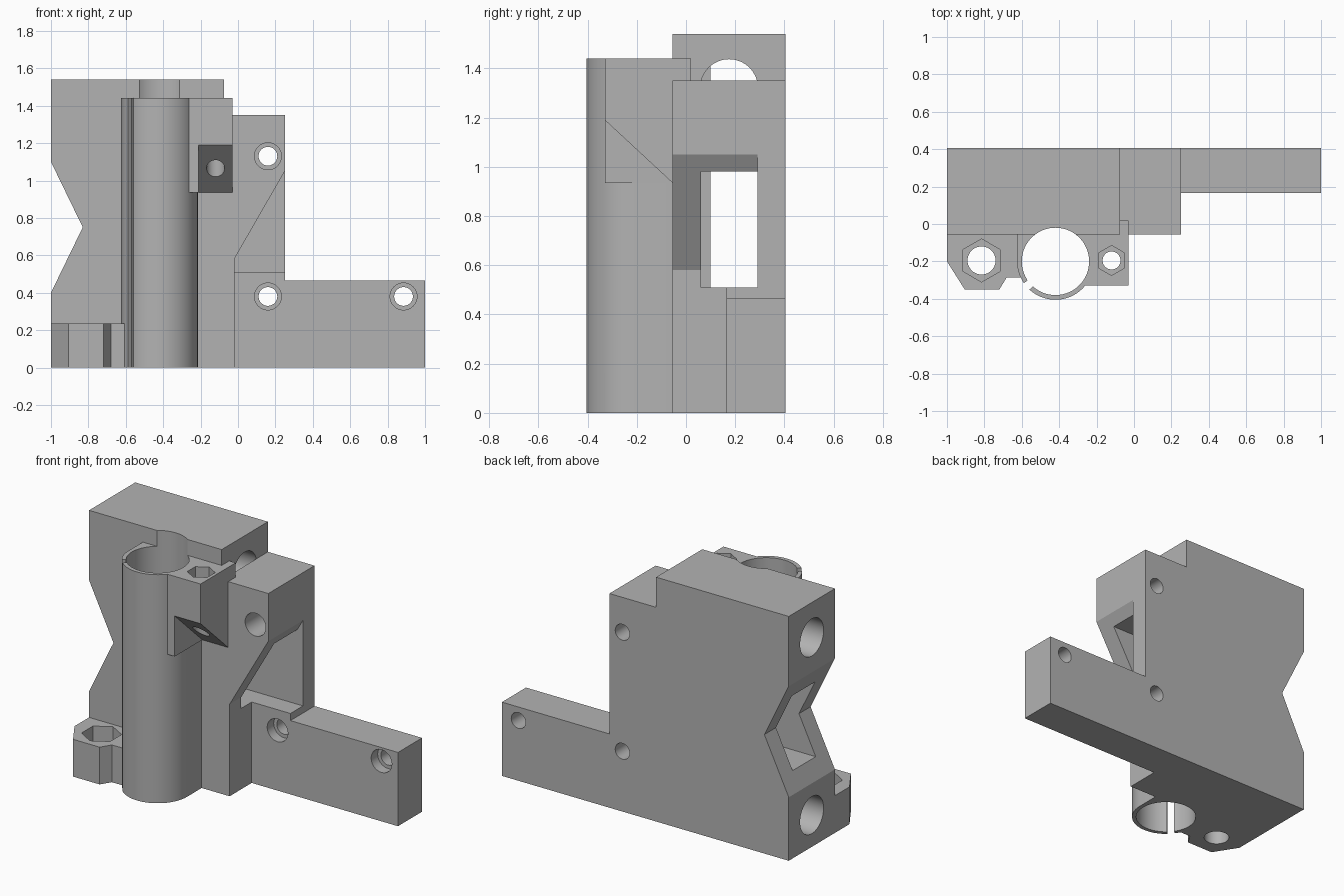
import bpy, bmesh, math
from mathutils import Matrix, Vector

if "Cube" in bpy.data.objects:
    bpy.data.objects.remove(bpy.data.objects["Cube"])

grey = bpy.data.materials.new("plastic_grey")
grey.use_nodes = True
GREY = (0.45, 0.45, 0.45, 1)
grey.diffuse_color = GREY
grey.node_tree.nodes["Principled BSDF"].inputs["Base Color"].default_value = GREY

# Maps a 2D profile plus extrusion depth to space, per extrusion axis
AXES = {
    "x": lambda a, b, d: Vector((d, a, b)),
    "y": lambda a, b, d: Vector((a, d, b)),
    "z": lambda a, b, d: Vector((a, b, d)),
}


def prism(name, points, axis, start, end):
    bm = bmesh.new()
    to3d = AXES[axis]
    lower = [bm.verts.new(to3d(a, b, start)) for a, b in points]
    upper = [bm.verts.new(to3d(a, b, end)) for a, b in points]
    bm.faces.new(lower)
    bm.faces.new(upper)
    n = len(points)
    for i in range(n):
        j = (i + 1) % n
        bm.faces.new((lower[i], lower[j], upper[j], upper[i]))
    bmesh.ops.recalc_face_normals(bm, faces=bm.faces)
    mesh = bpy.data.meshes.new(name)
    bm.to_mesh(mesh)
    bm.free()
    mesh.materials.append(grey)
    obj = bpy.data.objects.new(name, mesh)
    bpy.context.collection.objects.link(obj)
    return obj


def round_points(a, b, radius, sides=64, turn=0.0):
    return [(a + radius * math.cos(turn + math.tau * i / sides),
             b + radius * math.sin(turn + math.tau * i / sides)) for i in range(sides)]


def hexagon(a, b, radius):
    return round_points(a, b, radius, 6, math.pi / 2)


def rect(a0, b0, a1, b1):
    return [(a0, b0), (a1, b0), (a1, b1), (a0, b1)]


def combine(tool, operation):
    mod = body.modifiers.new(tool.name, "BOOLEAN")
    mod.operation = operation
    mod.solver = "EXACT"
    mod.object = tool
    bpy.context.view_layer.objects.active = body
    bpy.ops.object.modifier_apply(modifier=mod.name)
    bpy.data.objects.remove(tool)


def add(*args):
    combine(prism(*args), "UNION")


def cut(*args):
    combine(prism(*args), "DIFFERENCE")


FRONT, BACK = -0.055, 0.405
ROD = (-0.42, -0.2)

# Main block: stepped top and notched left edge
body = prism("bracket_body", [
    (-1, 0), (0.25, 0), (0.25, 1.35), (-0.075, 1.35), (-0.075, 1.54),
    (-1, 1.54), (-1, 1.1), (-0.83, 0.75), (-1, 0.4)], "y", FRONT, BACK)

# Recess under the sloped shoulder, deeper above the ledge
cut("shoulder_recess", [(-0.02, 0.51), (0.4, 0.51), (0.4, 1.31), (-0.02, 0.58)],
    "y", -0.3, 0.29)
cut("arm_recess", rect(-0.02, -0.1, 0.4, 0.55), "y", -0.3, 0.165)

# Mounting arm
add("mounting_arm", rect(0.1, 0, 1, 0.465), "y", 0.165, BACK)

# Belt passage and blind rod sockets
cut("belt_passage", rect(0.06, 0.51, 0.29, 0.98), "x", -1.2, 0.4)
for z in (0.2, 1.32):
    cut("rod_socket", round_points(0.175, z, 0.117), "x", -1.2, -0.074)

# Upright bearing sleeve joined to the block
sleeve = [(ROD[0] + 0.205 * math.cos(math.pi * (1 + i / 40)),
           ROD[1] + 0.205 * math.sin(math.pi * (1 + i / 40))) for i in range(41)]
add("bearing_sleeve", sleeve + [(-0.215, 0.1), (-0.625, 0.1)], "z", 0, 1.44)

# Nut holder at the foot
add("foot_nut_holder", [
    (-1, 0.02), (-1, -0.2), (-0.905, -0.35), (-0.72, -0.35), (-0.68, -0.285),
    (-0.55, -0.285), (-0.55, 0.02)], "z", 0, 0.235)

# Upper nut holder with sloped underside
add("upper_nut_holder", [
    (-0.33, 1.44), (-0.33, 1.19), (-0.055, 0.935), (0.02, 0.935), (0.02, 1.44)],
    "x", -0.23, -0.03)
add("upper_nut_web", rect(-0.33, 0.935, 0.02, 1.44), "x", -0.265, -0.21)

# Sleeve bore and clamping slit
cut("sleeve_bore", round_points(*ROD, 0.18, 96), "z", -0.2, 1.8)
turn = Matrix.Rotation(math.radians(221), 2)
slit = [Vector(ROD) + turn @ Vector(p) for p in rect(0.1, -0.022, 0.3, 0.022)]
cut("sleeve_slit", slit, "z", -0.2, 1.8)

# Vertical screw holes with hexagonal nut pockets
for x, radius, nut, floor, top in ((-0.815, 0.075, 0.115, 0.13, 0.3),
                                   (-0.12, 0.048, 0.08, 1.32, 1.5)):
    cut("nut_pocket", hexagon(x, -0.195, nut), "z", floor, top)
    cut("nut_screw_hole", round_points(x, -0.195, radius, 48), "z", floor - 0.35, top)

# Counterbored fixing holes through the back
for x, z in ((0.16, 1.13), (0.16, 0.38), (0.885, 0.38)):
    cut("fixing_counterbore", round_points(x, z, 0.072, 48), "y", -0.3, 0.23)
    cut("fixing_hole", round_points(x, z, 0.05, 48), "y", -0.3, 0.6)

# Smooth the round walls, keep hard edges
bpy.ops.object.select_all(action="DESELECT")
body.select_set(True)
bpy.context.view_layer.objects.active = body
bpy.ops.object.shade_smooth_by_angle(angle=math.radians(25))
